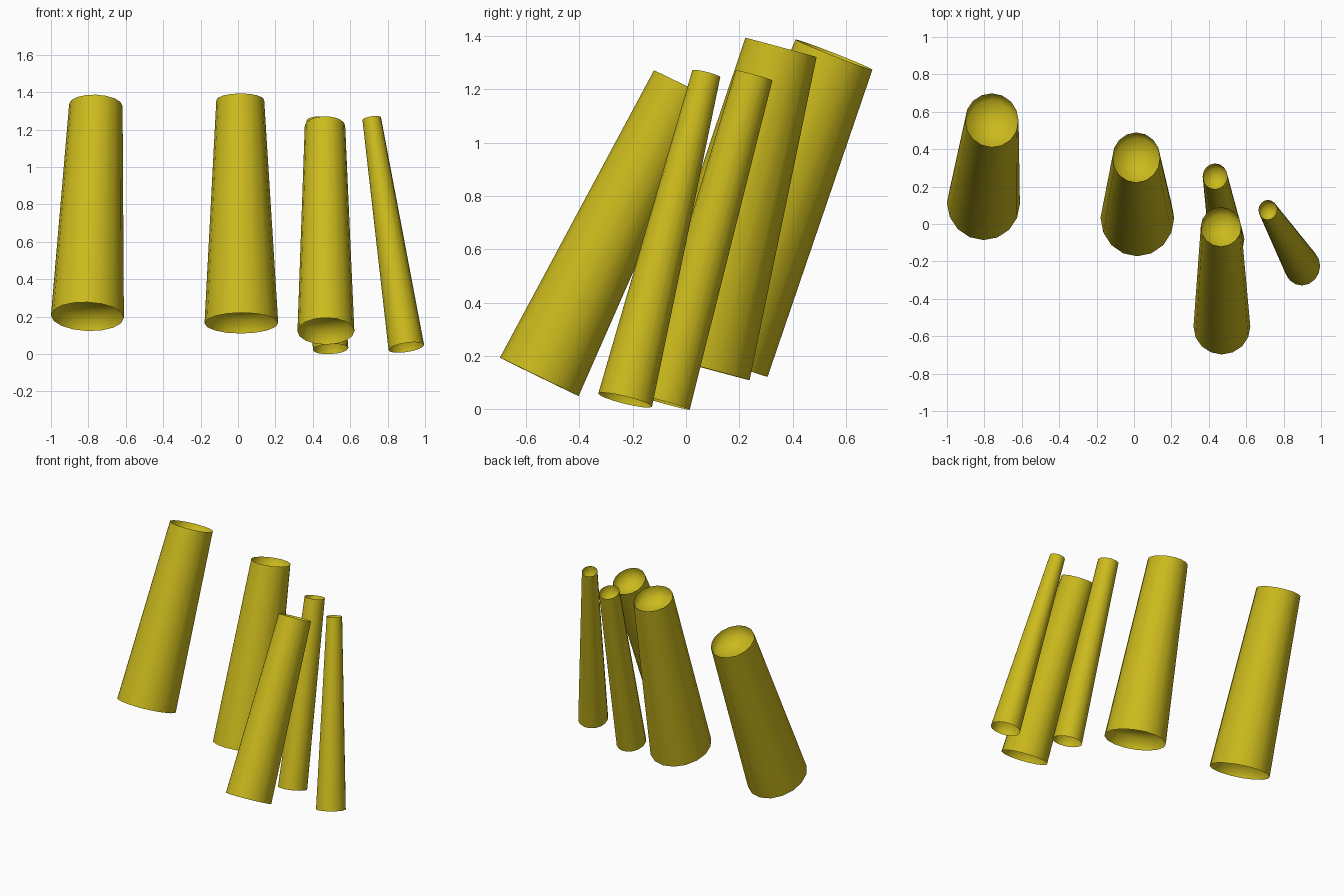
import bpy, bmesh, math
from mathutils import Vector

if "Cube" in bpy.data.objects:
    bpy.data.objects.remove(bpy.data.objects["Cube"])

SIDES = 16
DEPTH = 0.08   # recess in each end

mat = bpy.data.materials.new("mustard")
mat.diffuse_color = (0.60, 0.49, 0.012, 1)
mat.use_nodes = True
mat.node_tree.nodes["Principled BSDF"].inputs["Base Color"].default_value = mat.diffuse_color


def leaning_tube(name, bottom, top, rb, rt):
    """Tapered stick between two points, slightly oval, with dished ends."""
    b, t = Vector(bottom), Vector(top)
    d = (t - b).normalized()
    u = (Vector((1, 0, 0)) - d * d.x).normalized()
    v = d.cross(u)
    bm = bmesh.new()

    def ring(c, r):
        out = []
        for i in range(SIDES):
            a = 2 * math.pi * i / SIDES
            out.append(bm.verts.new(c + u * r * math.cos(a) + v * r * 1.08 * math.sin(a)))
        return out

    # floor of bottom dish, bottom rim, top rim, floor of top dish
    rings = [ring(b + d * DEPTH, rb * 0.93), ring(b, rb),
             ring(t, rt), ring(t - d * DEPTH, rt * 0.93)]
    for lo, hi in zip(rings, rings[1:]):
        for i in range(SIDES):
            j = (i + 1) % SIDES
            bm.faces.new((lo[i], lo[j], hi[j], hi[i]))
    # dish floors as fans
    for r, c in ((rings[0], b + d * DEPTH), (rings[3], t - d * DEPTH)):
        mid = bm.verts.new(c)
        for i in range(SIDES):
            bm.faces.new((r[i], r[(i + 1) % SIDES], mid))
    bmesh.ops.recalc_face_normals(bm, faces=bm.faces)
    for f in bm.faces:
        f.smooth = True
    # crisp outer rims
    for r in rings[1:3]:
        for i in range(SIDES):
            bm.edges.get((r[i], r[(i + 1) % SIDES])).smooth = False
    me = bpy.data.meshes.new(name)
    bm.to_mesh(me)
    bm.free()
    me.materials.append(mat)
    ob = bpy.data.objects.new(name, me)
    bpy.context.collection.objects.link(ob)


# name, bottom centre, top centre, bottom radius, top radius
for args in (
    ("far_left_stick", (-0.805, 0.11, 0.20), (-0.76, 0.555, 1.33), 0.195, 0.143),
    ("middle_stick", (0.018, 0.033, 0.165), (0.012, 0.356, 1.357), 0.197, 0.128),
    ("rear_thin_stick", (0.495, -0.085, 0.027), (0.433, 0.255, 1.252), 0.095, 0.066),
    ("right_thin_stick", (0.90, -0.228, 0.035), (0.715, 0.076, 1.258), 0.096, 0.050),
    ("front_stick", (0.47, -0.55, 0.122), (0.465, -0.015, 1.22), 0.152, 0.108),
):
    leaning_tube(*args)
